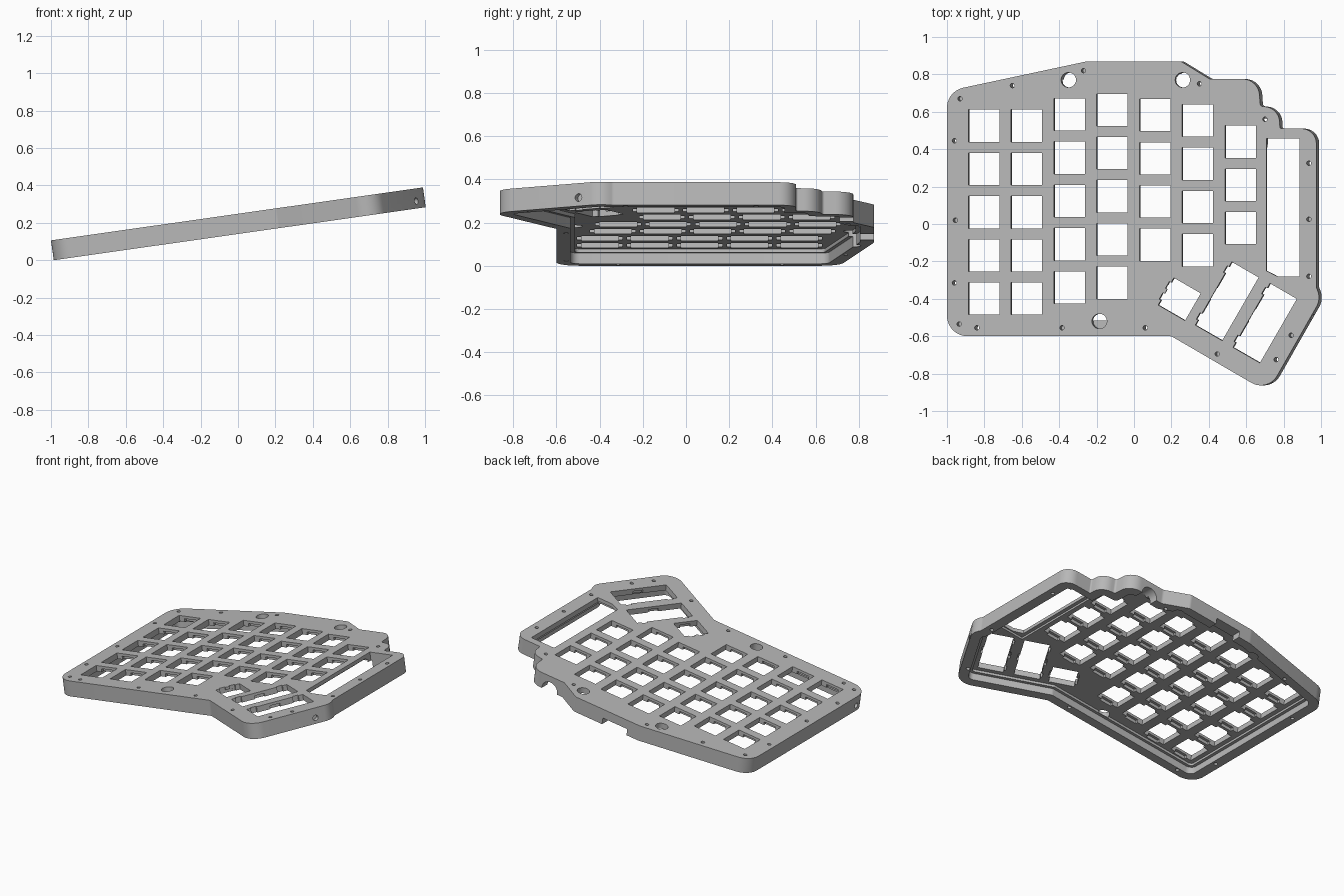
import bpy, bmesh, math
from mathutils import Vector, Matrix

if "Cube" in bpy.data.objects:
    bpy.data.objects.remove(bpy.data.objects["Cube"], do_unlink=True)

TILT = math.radians(8.1)
H = 0.107            # case thickness
PLATE = 0.067        # underside of the key plate
LOW, HIGH = -0.05, H + 0.05


def local(x, y):
    """Plan position on the tilted top face -> flat case position."""
    return Vector(((x + 0.0075) / math.cos(TILT), y))


def inset(corners, d):
    """Mitred inward offset of a clockwise corner list (x, y, radius)."""
    pts = [Vector(c[:2]) for c in corners]
    out = []
    for i, p in enumerate(pts):
        a = (p - pts[i - 1]).normalized()
        b = (pts[(i + 1) % len(pts)] - p).normalized()
        na, nb = Vector((a.y, -a.x)), Vector((b.y, -b.x))
        q = p + (na + nb) * (d / (1 + na.dot(nb)))
        convex = a.x * b.y - a.y * b.x < 0
        out.append((q.x, q.y, max(corners[i][2] - d, 0.015) if convex else corners[i][2]))
    return out


def fillet(corners, steps=10):
    """Round each corner with its own radius."""
    out = []
    for i, (x, y, r) in enumerate(corners):
        p = Vector((x, y))
        a = (Vector(corners[i - 1][:2]) - p).normalized()
        b = (Vector(corners[(i + 1) % len(corners)][:2]) - p).normalized()
        half = a.angle(b) / 2
        centre = p + (a + b).normalized() * (r / math.sin(half))
        s = p + a * (r / math.tan(half)) - centre
        e = p + b * (r / math.tan(half)) - centre
        sweep = s.angle(e)
        for k in range(steps + 1):
            t = k / steps
            v = (s * math.sin((1 - t) * sweep) + e * math.sin(t * sweep)) / math.sin(sweep)
            out.append(centre + v)
    return out


def prism(bm, pts, z0, z1):
    """Extrude a plan outline between two heights."""
    pts = [local(*p) for p in pts]
    face = bm.faces.new([bm.verts.new((p.x, p.y, z0)) for p in pts])
    top = bmesh.ops.extrude_face_region(bm, geom=[face])["geom"]
    bmesh.ops.translate(bm, vec=(0, 0, z1 - z0),
                        verts=[g for g in top if isinstance(g, bmesh.types.BMVert)])


def rect(bm, x, y, w, d, z0, z1, angle=0):
    rot = Matrix.Rotation(angle, 2)
    prism(bm, [rot @ Vector((sx * w / 2, sy * d / 2)) + Vector((x, y))
               for sx, sy in ((-1, -1), (1, -1), (1, 1), (-1, 1))], z0, z1)


def disc(bm, x, y, r, z0, z1, n=24):
    prism(bm, [(x + r * math.cos(math.tau * k / n), y + r * math.sin(math.tau * k / n))
               for k in range(n)], z0, z1)


def finish(name, bm):
    bmesh.ops.recalc_face_normals(bm, faces=bm.faces)
    mesh = bpy.data.meshes.new(name)
    bm.to_mesh(mesh)
    bm.free()
    obj = bpy.data.objects.new(name, mesh)
    bpy.context.collection.objects.link(obj)
    return obj


# Case outline: clockwise corners with rounding radii
outline = [(-1, -0.6, 0.11), (-1, 0.71, 0.11), (-0.25, 0.87, 0.08), (0.25, 0.87, 0.03),
           (0.405, 0.775, 0.03), (0.665, 0.775, 0.09), (0.675, 0.63, 0.015),
           (0.775, 0.62, 0.085), (0.78, 0.51, 0.01), (0.975, 0.51, 0.08),
           (0.975, -0.34, 0.03), (1.0, -0.4, 0.1), (0.715, -0.9, 0.1), (0.2, -0.6, 0.03)]
bm = bmesh.new()
prism(bm, fillet(outline), 0, H)
case = finish("keyboard_case", bm)
cutters = []


def cutter(name, bm):
    obj = finish(name, bm)
    obj.hide_render = True
    cutters.append(obj)


# Hollow underside with a stepped ledge
for name, d, top in (("outer_pocket", 0.065, 0.05), ("inner_pocket", 0.085, PLATE)):
    bm = bmesh.new()
    prism(bm, fillet(inset(outline, d), 6), LOW, top)
    cutter(name, bm)
bm = bmesh.new()
rect(bm, 0.785, 0.06, 0.2, 0.7, LOW, PLATE + 0.015)
cutter("window_relief", bm)

# Key grid: column x, top key y, number of keys
columns = [(-0.803, 0.525, 5), (-0.575, 0.525, 5), (-0.346, 0.585, 5), (-0.117, 0.61, 5),
           (0.113, 0.582, 4), (0.34, 0.553, 4), (0.57, 0.44, 3)]
keys, clips = bmesh.new(), bmesh.new()
for x, top, count in columns:
    for k in range(count):
        y = top - 0.231 * k
        rect(keys, x, y, 0.166, 0.172, LOW, HIGH)
        rect(clips, x, y, 0.09, 0.21, LOW, H - 0.018)

# Thumb keys, turned with their cluster
TURN = math.radians(-30)
for x, y, length in ((0.243, -0.402, 0.168), (0.497, -0.413, 0.39), (0.7, -0.53, 0.395)):
    rect(keys, x, y, 0.166, length, LOW, HIGH, TURN)
    rect(clips, x, y, 0.19, 0.07, LOW, H - 0.018, TURN)
    side = Matrix.Rotation(TURN, 2) @ Vector((-0.083, 0))
    along = Matrix.Rotation(TURN, 2) @ Vector((0, length / 2 - 0.05))
    for s in (-1, 1):
        p = Vector((x, y)) + side + along * s
        rect(clips, p.x, p.y, 0.022, 0.04, LOW, HIGH, TURN)
cutter("key_holes", keys)
cutter("clip_notches", clips)

# Display window
bm = bmesh.new()
prism(bm, [(0.708, 0.457), (0.885, 0.457), (0.885, -0.282), (0.77, -0.282), (0.708, -0.25)],
      LOW, HIGH)
cutter("display_window", bm)

# Screw holes, some through and some blind, and large access holes
bm = bmesh.new()
for x, y in ((-0.96, 0.445), (-0.65, 0.74), (-0.96, -0.315), (-0.84, -0.555), (0.06, -0.555),
             (0.35, 0.75), (0.935, 0.325), (0.935, -0.28), (0.76, -0.725)):
    disc(bm, x, y, 0.012, LOW, HIGH, 16)
for x, y in ((-0.93, 0.67), (-0.955, 0.02), (-0.935, -0.535), (-0.385, -0.555), (-0.27, 0.82),
             (0.7, 0.56), (0.935, 0.025), (0.84, -0.595), (0.445, -0.695)):
    disc(bm, x, y, 0.012, 0.04, HIGH, 16)
for x, y, z in ((-0.35, 0.77, LOW), (0.26, 0.77, LOW), (-0.185, -0.52, 0.055)):
    disc(bm, x, y, 0.04, z, HIGH, 32)
cutter("round_holes", bm)

# Cable notch and jack arch in the back wall
bm = bmesh.new()
rect(bm, -0.065, 0.85, 0.19, 0.2, LOW, 0.045)
cutter("cable_notch", bm)
bm = bmesh.new()
bmesh.ops.create_cone(bm, cap_ends=True, segments=32, radius1=0.06, radius2=0.06, depth=0.2,
                      matrix=Matrix.Translation((0.52, 0.75, 0.005))
                      @ Matrix.Rotation(math.pi / 2, 4, "X"))
cutter("jack_arch", bm)

# Blind holes in the side walls
bm = bmesh.new()
for x, y, turn in ((-1.0, -0.48, 0), (0.955, -0.505, TURN)):
    p = local(x, y)
    bmesh.ops.create_cone(bm, cap_ends=True, segments=20, radius1=0.018, radius2=0.018, depth=0.08,
                          matrix=Matrix.Translation((p.x, p.y, 0.04))
                          @ Matrix.Rotation(turn, 4, "Z") @ Matrix.Rotation(math.pi / 2, 4, "Y"))
cutter("side_holes", bm)

# Cut everything, bake the result and drop the cutters
for c in cutters:
    mod = case.modifiers.new(c.name, "BOOLEAN")
    mod.operation, mod.solver, mod.object = "DIFFERENCE", "EXACT", c
    mod.use_self = True
graph = bpy.context.evaluated_depsgraph_get()
graph.update()
baked = bpy.data.meshes.new_from_object(case.evaluated_get(graph))
case.modifiers.clear()
case.data = baked
for c in cutters:
    bpy.data.objects.remove(c, do_unlink=True)

# Tilt the case and stand its low edge on the ground
baked.transform(Matrix.Rotation(-TILT, 4, "Y") @ Matrix.Translation((0, 0, -H / 2)))
baked.transform(Matrix.Translation((0, 0, -min(v.co.z for v in baked.vertices))))

grey = bpy.data.materials.new("light_grey")
grey.use_nodes = True
grey.diffuse_color = (0.48, 0.48, 0.48, 1)
grey.node_tree.nodes["Principled BSDF"].inputs["Base Color"].default_value = grey.diffuse_color
baked.materials.clear()
baked.materials.append(grey)
for poly in baked.polygons:
    poly.material_index = 0

bpy.ops.object.select_all(action="DESELECT")
case.select_set(True)
bpy.context.view_layer.objects.active = case
bpy.ops.object.shade_smooth_by_angle(angle=math.radians(30))
